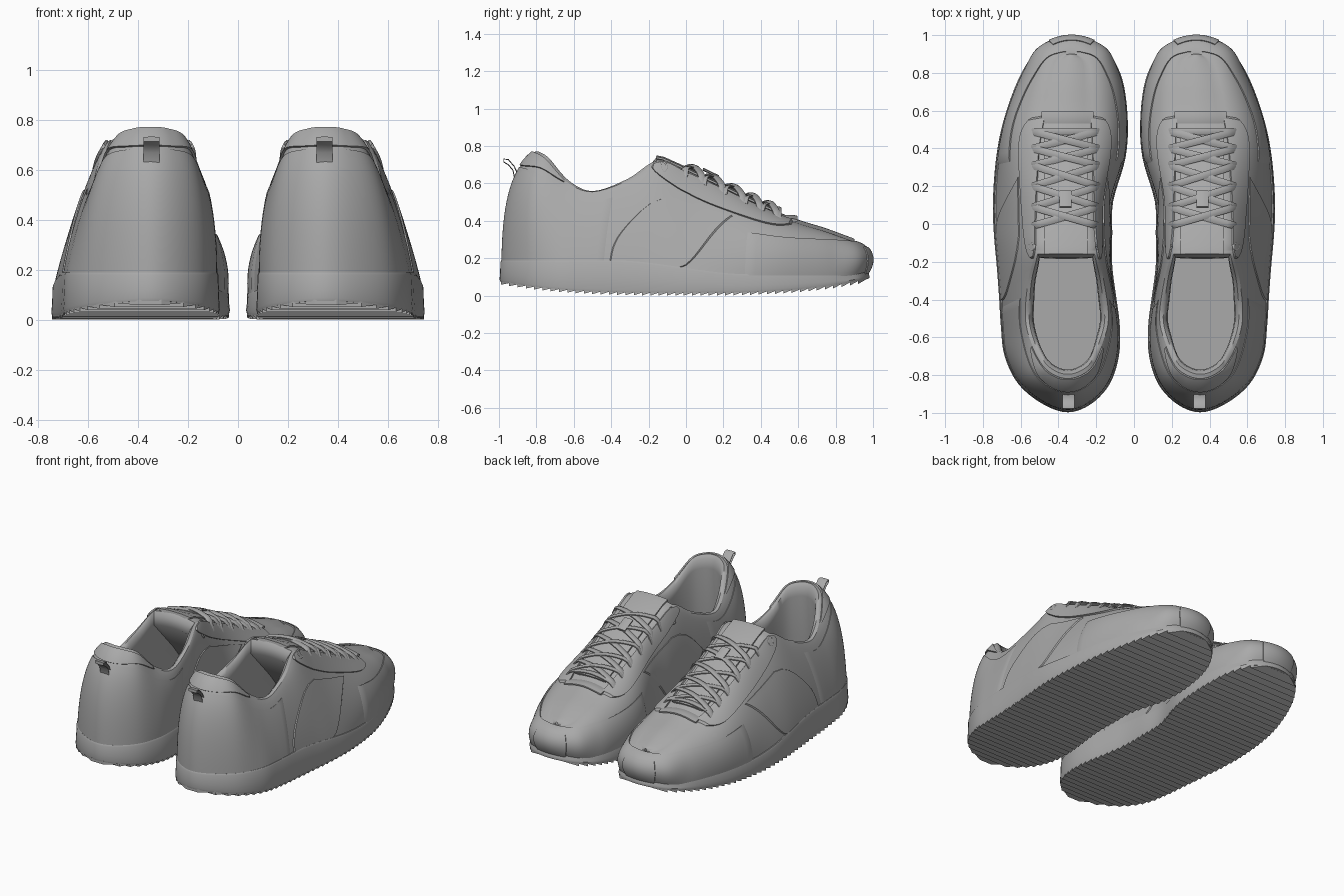
import bpy, bmesh, math
from mathutils import Vector
from mathutils.bvhtree import BVHTree

if "Cube" in bpy.data.objects:
    bpy.data.objects.remove(bpy.data.objects["Cube"])

grey = bpy.data.materials.new("plain grey")
grey.use_nodes = True
grey.diffuse_color = (0.4, 0.4, 0.4, 1)
grey.node_tree.nodes["Principled BSDF"].inputs["Base Color"].default_value = (0.4, 0.4, 0.4, 1)

X = Vector((1, 0, 0))
Z = Vector((0, 0, 1))


def make(name, verts, faces, angle=40):
    """Mesh of one shoe part, mirrored to give the pair."""
    bm = bmesh.new()
    vs = [bm.verts.new(v) for v in verts]
    for f in faces:
        bm.faces.new([vs[i] for i in f])
    bmesh.ops.remove_doubles(bm, verts=bm.verts, dist=0.0004)
    bmesh.ops.recalc_face_normals(bm, faces=bm.faces)
    me = bpy.data.meshes.new(name)
    bm.to_mesh(me)
    bm.free()
    for p in me.polygons:
        p.use_smooth = True
    me.set_sharp_from_angle(angle=math.radians(angle))
    me.materials.append(grey)
    ob = bpy.data.objects.new(name, me)
    bpy.context.collection.objects.link(ob)
    ob.modifiers.new("pair", "MIRROR").use_mirror_merge = False


def grid(nu, nv, closed=False):
    """Quads of a grid stored row by row, nv points per row."""
    return [(i * nv + j, (i + 1) % nu * nv + j, (i + 1) % nu * nv + j + 1, i * nv + j + 1)
            for i in range(nu if closed else nu - 1) for j in range(nv - 1)]


def ease(x):
    x = min(1, max(0, x))
    return x * x * (3 - 2 * x)


def lerp(a, b, t):
    return a + (b - a) * t


# Stations toe to heel: base y, inner x, outer x, top y, top centre x, top half width, top z
ROWS = [(.982, .33, .33, .90, .33, 0, .285), (.96, .22, .44, .89, .33, .04, .29),
        (.90, .13, .53, .85, .33, .08, .305), (.76, .06, .615, .74, .34, .10, .345),
        (.55, .033, .69, .58, .35, .115, .395), (.35, .045, .73, .40, .36, .135, .47),
        (.12, .11, .747, .15, .365, .145, .59), (-.05, .115, .742, .0, .365, .15, .66),
        (-.22, .115, .727, -.14, .36, .16, .715), (-.38, .095, .715, -.30, .36, .2, .62),
        (-.54, .075, .705, -.50, .355, .22, .555), (-.70, .08, .685, -.64, .355, .185, .61),
        (-.85, .13, .61, -.75, .35, .13, .73), (-.955, .23, .48, -.80, .35, .065, .762),
        (-.997, .35, .35, -.815, .35, 0, .768)]
inner = [(r[1], r[0], r[4] - r[5], r[3], r[6]) for r in ROWS]
outer = [(r[2], r[0], r[4] + r[5], r[3], r[6]) for r in ROWS]
LOOP = inner + outer[-2:0:-1]
K = len(LOOP)
THROAT, HEEL = 8, 14


def sample(u):
    """Smooth closed curve through the stations: base point and top point."""
    i, t = math.floor(u), u - math.floor(u)
    a, b, c, d = (LOOP[(i + k) % K] for k in (-1, 0, 1, 2))
    q = [.5 * (2 * b[n] + (c[n] - a[n]) * t + (2 * a[n] - 5 * b[n] + 4 * c[n] - d[n]) * t * t
               + (3 * b[n] - a[n] - 3 * c[n] + d[n]) * t ** 3) for n in range(5)]
    return Vector((q[0], q[1], 0)), Vector(q[2:])


def sole_top(y):
    return .11 + .075 * ease((.35 - y) / .75) + .03 * ease((y - .85) / .15)


def sole_bottom(y):
    return .016 + (.08 if y > 0 else .06) * abs(y) ** 3


def outline(u, off):
    """Footprint point pushed outward by off."""
    t = sample(u + .05)[0] - sample(u - .05)[0]
    return sample(u)[0] + t.cross(Z).normalized() * off


def surface(u, v):
    """Side of the upper, from the sole (v=0) to the collar or tongue (v=1)."""
    top = sample(u)[1]
    base = outline(u, -.014)
    y = base.y
    base.z = sole_top(y) - .01
    d = Vector((top.x - base.x, top.y - base.y, 0))
    h = top.z - base.z
    toe, heel, out = ease(y / .6), ease((-y - .6) / .35), ease(.5 - d.x / .2)

    def blend(inside, outside, back, front):
        return lerp(lerp(lerp(inside, outside, out), back, heel), front, toe)
    p1 = base + d * blend(-.05, .18, .02, -.1) + Z * h * blend(.45, .37, .46, .65)
    p1 -= d.normalized() * .06 * ease((y - .78) / .18)
    p2 = base + d * blend(.35, .64, .2, .45) + Z * h * blend(.87, .83, .83, 1)
    w = 1 - v
    return base * w ** 3 + p1 * 3 * v * w * w + p2 * 3 * v * v * w + top * v ** 3


def across(u, n):
    """Arched points bridging the inner and outer top edge."""
    a, b = sample(u)[1], sample(K - u)[1]
    return [a.lerp(b, j / n) + Z * .018 * math.sin(math.pi * j / n) for j in range(n + 1)]


# Upper: side wall all round plus the bridge over toe and instep
STEP, NV, NB = 5, 16, 8
NU = K * STEP
verts = [surface(i / STEP, j / (NV - 1)) for i in range(NU) for j in range(NV)]
faces = grid(NU, NV, True)
first = len(verts)
count = THROAT * STEP
for i in range(1, count + 1):
    verts += across(i / STEP, NB)
faces += [tuple(first + k for k in f) for f in grid(count, NB + 1)]
make("shoe_upper", verts, faces, 60)
tree = BVHTree.FromPolygons(verts, faces)

# Lining and insole inside the collar
rim = [sample(i / STEP)[1] for i in range(THROAT * STEP, (K - THROAT) * STEP + 1)]
rim += across(THROAT, NB)[-2:0:-1]
centre = Vector((.36, -.45, 0))
rings = []
for p in rim:
    inward = centre - p
    inward.z = 0
    inward.normalize()
    fwd = Vector((0, ease((p.y + .35) / .2), 0))
    ring = [p, p + inward * .02 + Z * .004, p + inward * .04 - Z * .02, p + inward * .045 - Z * .08]
    for z, off, f in ((.4, .02, .2), (.24, .01, .32)):
        q = p + inward * off + fwd * f
        q.z = z
        ring.append(q)
    rings += ring
n = len(rim)
make("lining_and_insole", rings, grid(n, 6, True) + [tuple(i * 6 + 5 for i in range(n))], 60)

# Midsole with a slight flare towards the ground
verts = []
for i in range(NU):
    y = sample(i / STEP)[0].y
    lo, hi = sole_bottom(y), sole_top(y)
    for off, z in ((-.03, hi + .004), (-.01, hi + .004), (-.005, hi - .006),
                   (-.003, lerp(lo, hi, .4)), (0, lo + .012), (-.003, lo)):
        p = outline(i / STEP, off)
        verts.append((p.x, p.y, z))
faces = grid(NU, 6, True)
half = NU // 2
for i in range(half):
    a, b, c, d = (k % NU * 6 + 5 for k in (i, i + 1, NU - i - 1, NU - i))
    faces.append([a, b, c, d] if 0 < i < half - 1 else ([a, b, c] if i == 0 else [a, b, d]))
make("midsole", verts, faces)

# Tread: saw-tooth ribs across the sole
edge = [(sample(i / 40)[0], sample(K - i / 40)[0]) for i in range(HEEL * 40 + 1)]


def width_at(y):
    a, b = min(edge, key=lambda e: abs(e[0].y - y))
    return a.x + .003, b.x - .003


TEETH = 44
verts, faces = [], []
for k in range(TEETH):
    y0, y1 = (lerp(-.99, .965, (k + e) / TEETH) for e in (0, 1))
    b = len(verts)
    for y, dz in ((y0, .006), (y0, -.016), (y1, 0), (y1, .006)):
        for x in width_at(y):
            verts.append((x, y, sole_bottom(y) + dz))
    faces += [[b + i for i in f] for f in ((0, 1, 3, 2), (2, 3, 5, 4), (4, 5, 7, 6), (6, 7, 1, 0),
                                           (0, 2, 4, 6), (1, 7, 5, 3))]
make("sole_tread", verts, faces, 20)


def panel(name, shape, off, nu=40, nv=12):
    """Thin raised panel following the upper; shape maps a, b in 0..1 to u, v."""
    vs = []
    for i in range(nu + 1):
        for j in range(-1, nv + 2):
            u, v = shape(i / nu, min(1, max(0, j / nv)))
            e = .01
            du = surface(u + e, v) - surface(u - e, v)
            dv = surface(u, min(1, v + e)) - surface(u, max(0, v - e))
            lift = -.004 if j in (-1, nv + 1) or i in (0, nu) else off
            vs.append(surface(u, v) + du.cross(dv).normalized() * lift)
    make(name, vs, grid(nu + 1, nv + 3), 35)


# Overlay panels
def toe_guard(a, b):
    u = lerp(-5.2, 5.2, a)
    return u, b * lerp(.9, .45, ease(abs(u) / 4.5))


panel("toe_guard", toe_guard, .007, 70)
panel("toe_bumper", lambda a, b: (lerp(-1, 1, a), b * .55), .012)
panel("heel_counter", lambda a, b: (lerp(9.3, 18.7, a), b * .78), .004, 60)
panel("heel_collar", lambda a, b: (lerp(11, 17, a), lerp(
    lerp(.8, .97, abs(2 * a - 1) ** 3), .99, b)), .009, 50)
for side, sign in (("inner", 1), ("outer", -1)):
    def along(t0, t1, a):
        u = lerp(t0, t1, a if sign > 0 else 1 - a)
        return u if sign > 0 else K - u

    def eyestay(a, b):
        t = a if sign > 0 else 1 - a
        low = lerp(.6, .78, t) + .2 * abs(2 * a - 1) ** 8
        return along(4, 8.3, a), lerp(low, .985, b)

    def saddle(a, b):
        return along(7 - 1.5 * b ** .6, 9.2 - 1.9 * b ** 3, a), b * .62
    panel(side + "_eyestay", eyestay, .01)
    panel(side + "_saddle", saddle, .006)


def strap(name, pts, half_w, half_t, side=None):
    """Flat band with rounded edges along a path."""
    vs, m = [], 9
    for i, p in enumerate(pts):
        t = (pts[min(i + 1, len(pts) - 1)] - pts[max(i - 1, 0)]).normalized()
        s = side or t.cross(Z).normalized()
        nrm = s.cross(t)
        for k in range(m):
            c, q = (math.cos(math.tau * k / 8 + .39), math.sin(math.tau * k / 8 + .39))
            vs.append(p + s * half_w * c + nrm * half_t * q)
    ends = [list(range(m - 1)), list(range(len(vs) - m, len(vs) - 1))]
    make(name, vs, grid(len(pts), m) + ends, 50)


def on_top(x, y, lift):
    hit = tree.ray_cast(Vector((x, y, 2)), -Z)[0]
    return Vector((x, y, (hit.z if hit else .5) + lift))


# Tongue and the band closing the eyestays at the front
path = [on_top(.362, y, -.002) for y in (.5, .4, .3, .15, .0, -.12)] + [Vector((.36, -.16, .738))]
strap("tongue", path, .125, .013, X)
strap("eyestay_front", [on_top(.36 + .016 * i, .555, 0) for i in range(-9, 9)], .045, .011)

# Laces: one straight bar, then crossed pairs between the eyelets
eyes = [.49, .40, .31, .20, .09, -.01]
REACH, CX = .175, .362


def lace(name, ya, yb, lift):
    pts = []
    for i in range(17):
        a = i / 8 - 1
        bump = lift * (1 - a * a) + .019 - .018 * abs(a) ** 14
        pts.append(on_top(CX + a * REACH, lerp(ya, yb, i / 16), bump))
    strap(name, pts, .021, .008)


lace("lace_bar", eyes[0], eyes[0], .002)
for k in range(len(eyes) - 1):
    lace(f"lace_{k}_under", eyes[k], eyes[k + 1], .002)
    lace(f"lace_{k}_over", eyes[k + 1], eyes[k], .014)
strap("lace_keeper", [on_top(.362, y, .04) for y in (.175, .09)], .034, .008, X)

# Top eyelets
for s in (-1, 1):
    ring = [on_top(CX + s * .178 + math.cos(a) * .014, -.12 + math.sin(a) * .017, .012)
            for a in (math.tau * k / 16 for k in range(17))]
    strap("eyelet", ring, .006, .006)

# Heel pull loop
loop = [(-.915, .62), (-.925, .67), (-.95, .70), (-.975, .715), (-.975, .73), (-.95, .728),
        (-.918, .69), (-.895, .64)]
strap("heel_pull_loop", [Vector((.347, y, z)) for y, z in loop], .035, .003, X)
